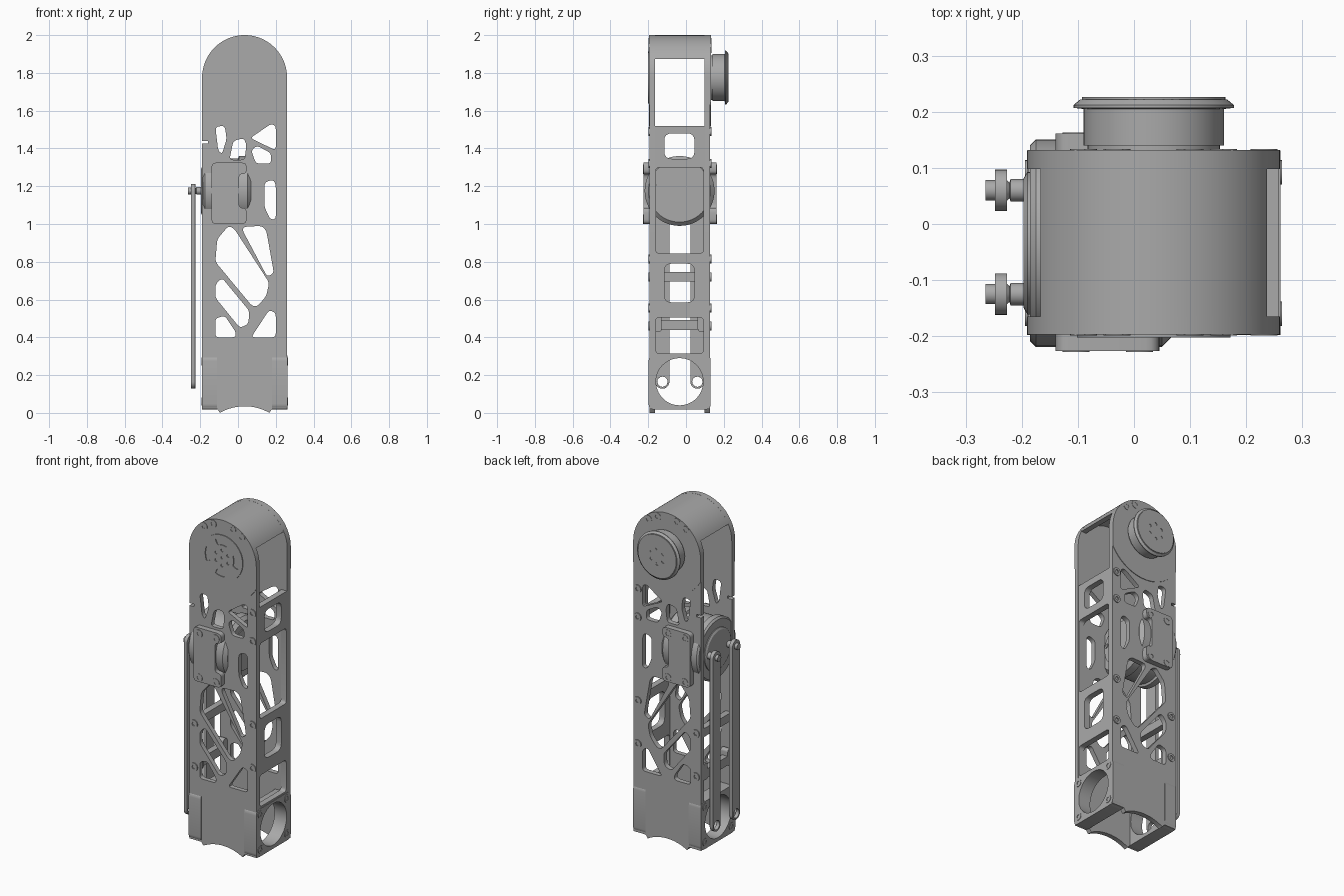
import bpy, bmesh
from math import cos, sin, pi, radians, sqrt
from mathutils import Matrix, Vector

if "Cube" in bpy.data.objects:
    bpy.data.objects.remove(bpy.data.objects["Cube"])

grey = bpy.data.materials.new("machined grey")
grey.use_nodes = True
grey.diffuse_color = (0.4, 0.4, 0.4, 1)
grey.node_tree.nodes["Principled BSDF"].inputs["Base Color"].default_value = (0.4, 0.4, 0.4, 1)

# Frames: local (u, v, w) to world; w is the extrusion direction
FRAME = {"y": Matrix(((1, 0, 0), (0, 0, 1), (0, 1, 0))).to_4x4(),
         "x": Matrix(((0, 0, 1), (1, 0, 0), (0, 1, 0))).to_4x4()}
CX, CY = 0.035, -0.034       # middle of the body
TOP, MOTOR, FOOT = 1.775, 1.175, 0.165   # heights of the three axes


def finish(name, bm, matrix):
    bmesh.ops.remove_doubles(bm, verts=bm.verts, dist=0.00005)
    bmesh.ops.transform(bm, matrix=matrix, verts=bm.verts)
    bmesh.ops.recalc_face_normals(bm, faces=bm.faces)
    me = bpy.data.meshes.new(name)
    bm.to_mesh(me)
    bm.free()
    me.materials.append(grey)
    me.shade_smooth()
    me.set_sharp_from_angle(angle=radians(30))
    ob = bpy.data.objects.new(name, me)
    bpy.context.collection.objects.link(ob)
    return ob


def prism(name, axis, lo, hi, outline, holes=()):
    """Extrude a flat outline with holes along an axis."""
    cu = bpy.data.curves.new(name, "CURVE")
    cu.dimensions, cu.fill_mode, cu.extrude = "2D", "BOTH", (hi - lo) / 2
    for loop in [outline, *holes]:
        sp = cu.splines.new("POLY")
        sp.points.add(len(loop) - 1)
        for p, (u, v) in zip(sp.points, loop):
            p.co = (u, v, 0, 1)
        sp.use_cyclic_u = True
    tmp = bpy.data.objects.new(name + " outline", cu)
    bpy.context.collection.objects.link(tmp)
    me = bpy.data.meshes.new_from_object(tmp.evaluated_get(bpy.context.evaluated_depsgraph_get()))
    bm = bmesh.new()
    bm.from_mesh(me)
    bpy.data.objects.remove(tmp)
    bpy.data.curves.remove(cu)
    bpy.data.meshes.remove(me)
    return finish(name, bm, FRAME[axis] @ Matrix.Translation((0, 0, (lo + hi) / 2)))


def lathe(name, axis, u, v, profile):
    """Turn a (radius, distance) profile around an axis through (u, v)."""
    bm = bmesh.new()
    vs = [bm.verts.new((r, 0, w)) for r, w in profile]
    es = [bm.edges.new(pair) for pair in zip(vs, vs[1:])]
    bmesh.ops.spin(bm, geom=vs + es, cent=(0, 0, 0), axis=(0, 0, 1), angle=2 * pi, steps=48)
    return finish(name, bm, FRAME[axis] @ Matrix.Translation((u, v, 0)))


def arc(u, v, r, a, b, n=24):
    return [(u + r * cos(radians(a + (b - a) * i / n)), v + r * sin(radians(a + (b - a) * i / n)))
            for i in range(n + 1)]


def circle(u, v, r, n=32):
    return arc(u, v, r, 0, 360, n)[:-1]


def rounded(points, size=0.02):
    out, n = [], len(points)
    for i in range(n):
        a, p, b = (Vector(points[(i + k) % n]) for k in (-1, 0, 1))
        p0 = p + (a - p) * min(0.45, size / (a - p).length)
        p1 = p + (b - p) * min(0.45, size / (b - p).length)
        for t in (0, 0.25, 0.5, 0.75, 1):
            out.append(tuple(p0 * (1 - t) ** 2 + p * 2 * t * (1 - t) + p1 * t * t))
    return out


def rect(u0, u1, v0, v1, size=0.02):
    return rounded([(u0, v0), (u1, v0), (u1, v1), (u0, v1)], size)


# Lattice openings of the two big side plates
lattice = [rounded(h) for h in (
    [(-.12, 1.515), (-.07, 1.52), (-.06, 1.45), (-.085, 1.37), (-.105, 1.39)],
    [(-.025, 1.44), (.03, 1.455), (.045, 1.42), (.035, 1.34), (-.045, 1.34)],
    [(.065, 1.455), (.175, 1.53), (.2, 1.52), (.2, 1.39)],
    [(.07, 1.39), (.1, 1.415), (.175, 1.375), (.175, 1.32), (.095, 1.32)],
    [(.14, 1.22), (.185, 1.235), (.2, 1.21), (.2, 1.025), (.17, 1.025), (.14, 1.09)],
    [(.025, .965), (.03, .985), (.125, .99), (.15, .965), (.19, .74), (.155, .72)],
    [(-.11, .92), (-.05, .99), (-.02, .975), (.165, .69), (.15, .62), (.105, .565), (.075, .565), (-.12, .8)],
    [(-.12, .68), (-.085, .715), (.06, .54), (.055, .47), (.01, .45), (-.12, .61)],
    [(.165, .545), (.2, .53), (.2, .4), (.07, .4)],
    [(-.12, .5), (-.07, .515), (-.01, .425), (-.015, .4), (-.12, .4)])]

# Plate outline: round top, notch on the right edge, arched foot
L, R = CX - 0.225, CX + 0.225
outline = (arc(CX, TOP, 0.225, 0, 180, 40)
           + [(L, 1.44), (L + .03, 1.44), (L + .03, 1.425), (L, 1.425), (L, .02), (-.11, .02), (-.095, 0)]
           + arc(CX, -.23, .265, 119, 61, 16)
           + [(.165, 0), (.18, .02), (R, .02)])
cheek = arc(CX, TOP, 0.225, 0, 180, 40) + arc(CX, TOP, 0.26, 210, 330, 30)

screws = [(.232, 1.49), (.232, 1.32), (.232, .815), (.232, .555), (-.157, .72), (-.157, .46),
          (-.09, 1.93), (-.03, 1.962), (.10, 1.962), (.16, 1.93)]
bracket_screws = [(x, z) for x in (-.103, .01) for z in (1.025, 1.29)]
bracket = rounded([(-.14, 1), (.045, 1), (.045, 1.085), (.005, 1.085), (.005, 1.265),
                   (.045, 1.265), (.045, 1.325), (-.14, 1.325)], 0.025)

for side, s, inner, outer in (("front", -1, -.165, -.193), ("back", 1, .098, .128)):
    def layer(name, a, b, shape, holes=()):
        return prism(side + "_" + name, "y", min(a, b), max(a, b), shape, holes)
    layer("side_plate", inner, outer, outline, lattice)
    layer("upper_cheek", outer, outer + s * .004, cheek)
    layer("motor_bracket", outer, outer + s * .033, bracket)
    for group, level in ((screws, outer + s * .004), (bracket_screws, outer + s * .033)):
        for x, z in group:
            layer("screw", level - s * .006, level + s * .002, circle(x, z, .024, 20), [circle(x, z, .012, 6)])

# Slotted bearing cover on the front
slots = []
for k in range(4):
    a = 90 * k
    slots.append(rounded(arc(CX, TOP, .113, a - 24, a + 24, 6) + arc(CX, TOP, .077, a + 24, a - 24, 6), .012))
pins = [circle(CX + .046 * cos(k * pi / 3 + pi / 6), TOP + .046 * sin(k * pi / 3 + pi / 6), .009, 12) for k in range(6)]
prism("bearing_cover", "y", -.202, -.196, circle(CX, TOP, .137, 64), slots + pins + [circle(CX, TOP, .008, 12)])

# Output horn on the back
lathe("output_horn", "y", CX, TOP, [(0, .12), (.118, .12), (.118, .14), (.125, .14), (.125, .205),
                                    (.143, .207), (.143, .212), (.131, .222), (0, .222)])
prism("horn_face", "y", .221, .226, circle(CX, TOP, .128, 64), pins)

# Curved cap bridging the plates at the top
prism("top_cap", "y", -.17, .103, arc(CX, TOP, .2245, 26, 154, 40) + arc(CX, TOP, .195, 150, 30, 40))

# Left wall with windows
prism("left_wall", "x", .222, .258, [(-.17, .3), (.103, .3), (.103, 1.52), (-.17, 1.52)],
      [rect(-.115, .045, 1.345, 1.48, .04), rect(-.16, .092, .845, 1.3), rect(-.115, .045, .585, .79, .04),
       rect(-.16, .092, .315, .505)])

# Right cross members
for z, h in ((.72, .025), (.465, .027)):
    prism("right_cross_member", "x", L + .002, L + .04, rect(-.17, .103, z - h, z + h, .005))
for y in (-.147, .08):
    prism("cross_member_lug", "x", L + .002, L + .05, rect(y - .018, y + .018, .43, .53, .015))

# Foot rings on both sides with corner screws
corners = [(y, z) for y in (-.16, .092) for z in (.06, .272)]
for side, x0, x1, face in (("right", L - .001, -.11, L), ("left", .18, R + .001, R)):
    prism(side + "_foot_ring", "x", x0, x1, rect(-.198, .131, .018, .305, .03), [circle(CY, FOOT, .125, 48)])
    for y, z in corners:
        prism(side + "_foot_screw", "x", face - .004, face + .004, circle(y, z, .022, 20), [circle(y, z, .012, 6)])

# Crank motor lying across the body
lathe("crank_motor", "x", CY, MOTOR, [(0, -.197), (.115, -.197), (.127, -.19), (.127, -.185), (.175, -.185),
                                      (.185, -.175), (.185, -.14), (.172, -.135), (.172, 0), (.185, .005),
                                      (.185, .05), (.165, .07), (.127, .07), (.127, .075), (0, .075)])
for y, z in ((-.145, 1.2), (.068, 1.135)):
    prism("motor_screw", "x", .07, .079, circle(y, z, .014, 16), [circle(y, z, .007, 6)])

# Pair of push rods with pivot bolts
for y in (-.125, .06):
    rod = arc(y, MOTOR, .037, 0, 180, 16) + arc(y, FOOT, .037, 180, 360, 16)
    ob = prism("push_rod", "x", -.248, -.226, rod, [circle(y, FOOT, .027, 24)])
    bev = ob.modifiers.new("soft edges", "BEVEL")
    bev.width, bev.segments, bev.limit_method = .005, 2, "ANGLE"
    lathe("pivot_bolt", "x", y, MOTOR, [(0, -.265), (.018, -.265), (.018, -.226), (.014, -.222),
                                        (.02, -.22), (.02, -.19), (0, -.19)])
